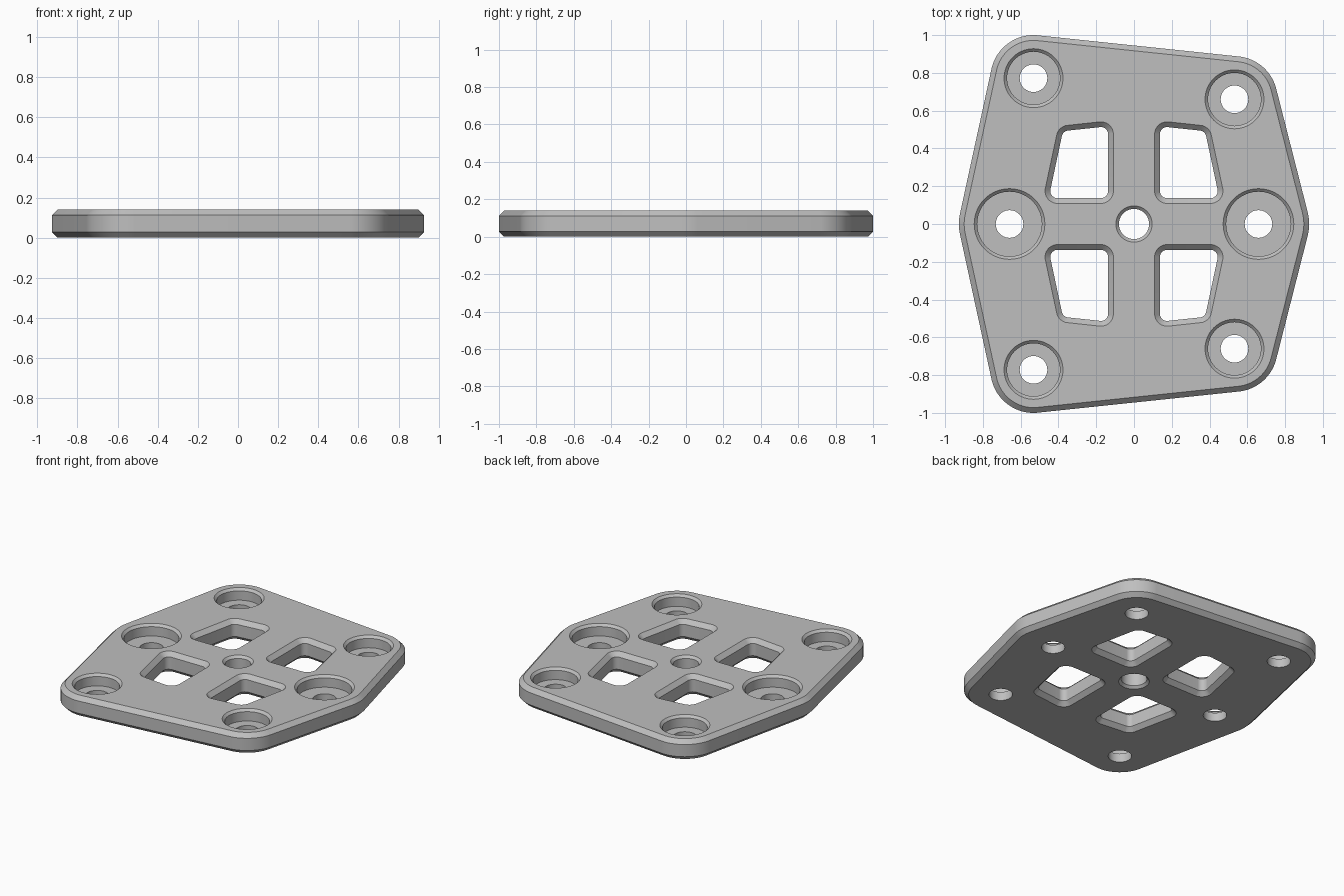
import bpy
import bmesh
from math import cos, sin, tau, radians

if "Cube" in bpy.data.objects:
    bpy.data.objects.remove(bpy.data.objects["Cube"])

T = 0.14       # plate thickness
C = 0.028      # edge chamfer
OVER = 0.02    # how far cutters reach past the faces

grey = bpy.data.materials.new("plain grey")
grey.use_nodes = True
grey.diffuse_color = (0.52, 0.52, 0.52, 1)
grey.node_tree.nodes["Principled BSDF"].inputs["Base Color"].default_value = (0.52, 0.52, 0.52, 1)


def hull_solid(name, circles, levels, steps):
    """Outline wrapped around circles (x, y, r), stacked at (offset, z) levels."""
    bm = bmesh.new()
    rings = []
    for offset, z in levels:
        ring = []
        for i in range(steps):
            c, s = cos(tau * i / steps), sin(tau * i / steps)
            x, y, r = max(circles, key=lambda k: k[0] * c + k[1] * s + k[2])
            ring.append(bm.verts.new((x + (r + offset) * c, y + (r + offset) * s, z)))
        rings.append(ring)
    for low, high in zip(rings, rings[1:]):
        for i in range(steps):
            j = (i + 1) % steps
            bm.faces.new((low[i], low[j], high[j], high[i]))
    bm.faces.new(rings[0][::-1])
    bm.faces.new(rings[-1])
    mesh = bpy.data.meshes.new(name)
    bm.to_mesh(mesh)
    bm.free()
    mesh.materials.append(grey)
    obj = bpy.data.objects.new(name, mesh)
    bpy.context.collection.objects.link(obj)
    return obj


def through_levels(c):
    """Levels of an opening chamfered on both faces."""
    return [(c + OVER, -OVER), (0, c), (0, T - c), (c + OVER, T + OVER)]


def bore_levels(wide, narrow=0.073, floor=0.06, c=0.016):
    """Levels of a screw hole with a chamfered counterbore."""
    return [(narrow, -OVER), (narrow, floor), (wide, floor),
            (wide, T - c), (wide + c + OVER, T + OVER)]


# Hole positions: four corners and two sides
corners = [(x, s * y) for x, y in ((-0.532, 0.772), (0.532, 0.66)) for s in (1, -1)]
sides = [(-0.659, 0), (0.659, 0)]

# Plate with chamfered rim
outline = [(x, y, 0.228) for x, y in corners] + [(x, y, 0.268) for x, y in sides]
plate = hull_solid("mounting_plate", outline,
                   [(-C, 0), (0, C), (0, T - C), (-C, T)], 160)

# Screw holes and centre hole
cutters = [hull_solid("corner_bore", [(x, y, 0)], bore_levels(0.14), 64) for x, y in corners]
cutters += [hull_solid("side_bore", [(x, y, 0)], bore_levels(0.171), 64) for x, y in sides]
cutters.append(hull_solid("centre_hole", [(0, 0, 0.08)], through_levels(0.016), 64))

# Four mirrored windows
window = [(0.175, 0.175), (0.175, 0.475), (0.345, 0.457), (0.405, 0.175)]
for sx in (1, -1):
    for sy in (1, -1):
        cutters.append(hull_solid("window", [(sx * x, sy * y, 0.038) for x, y in window],
                                  through_levels(C), 64))

# Cut every opening
bpy.ops.object.select_all(action="DESELECT")
plate.select_set(True)
bpy.context.view_layer.objects.active = plate
for cutter in cutters:
    cutter.hide_render = True
    mod = plate.modifiers.new(cutter.name, "BOOLEAN")
    mod.operation = "DIFFERENCE"
    mod.solver = "EXACT"
    mod.object = cutter
    bpy.ops.object.modifier_apply(modifier=mod.name)
for cutter in cutters:
    bpy.data.objects.remove(cutter)

bpy.ops.object.shade_smooth_by_angle(angle=radians(30))
